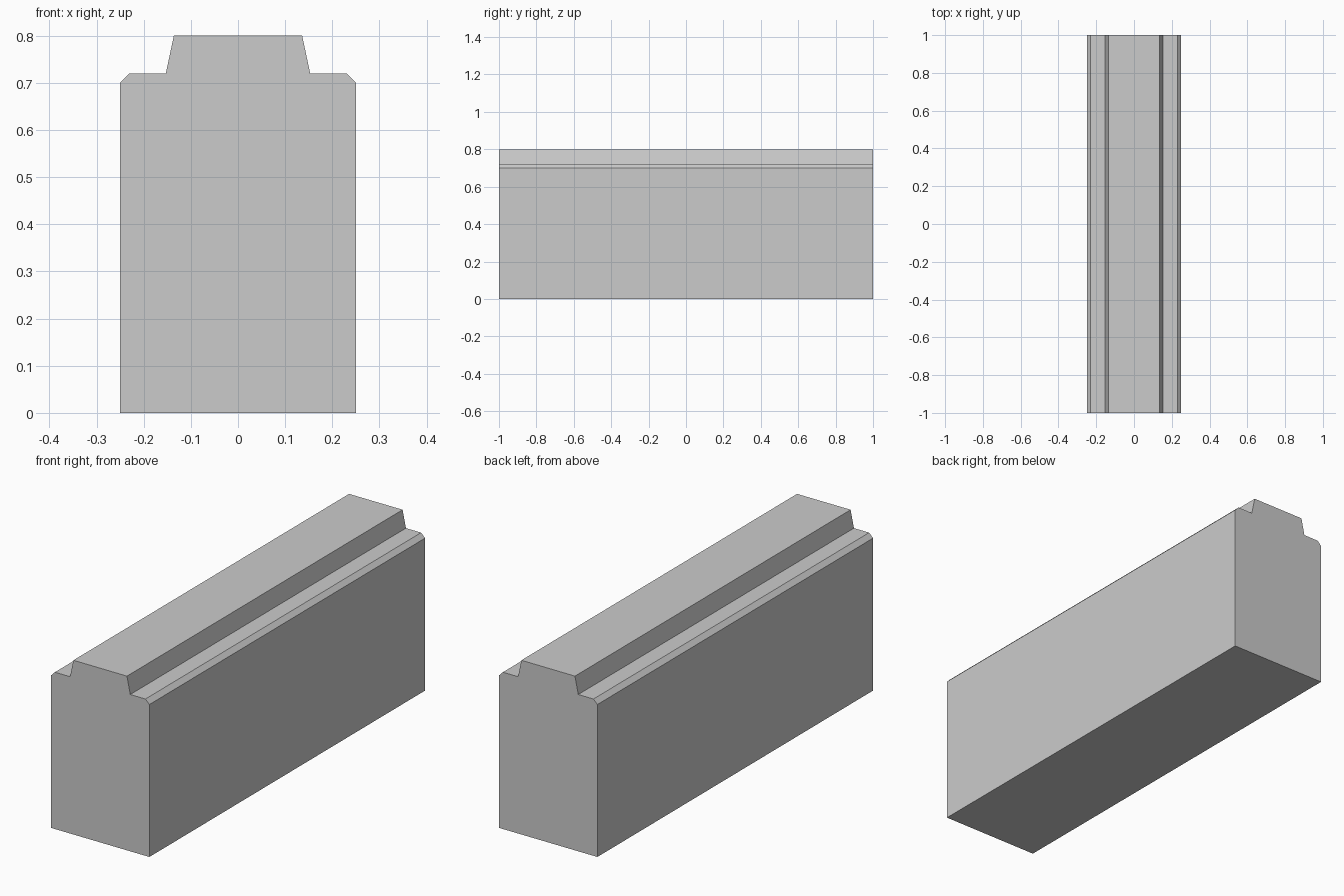
import bpy
import bmesh

cube = bpy.data.objects.get("Cube")
if cube:
    bpy.data.objects.remove(cube, do_unlink=True)

# Plain grey material
grey = bpy.data.materials.new("light_grey")
grey.use_nodes = True
colour = (0.6, 0.6, 0.6, 1)
grey.diffuse_color = colour
grey.node_tree.nodes["Principled BSDF"].inputs["Base Color"].default_value = colour

# Half of the cross-section (x, z), mirrored to close the outline
half = [(0.25, 0), (0.25, 0.70), (0.23, 0.72), (0.153, 0.72), (0.136, 0.80)]
outline = half + [(-x, z) for x, z in reversed(half)]

# Extrude the cross-section along the full length
bm = bmesh.new()
front = bm.faces.new([bm.verts.new((x, -1, z)) for x, z in outline])
result = bmesh.ops.extrude_face_region(bm, geom=[front], use_keep_orig=True)
moved = [v for v in result["geom"] if isinstance(v, bmesh.types.BMVert)]
bmesh.ops.translate(bm, verts=moved, vec=(0, 2, 0))
bmesh.ops.recalc_face_normals(bm, faces=bm.faces)

mesh = bpy.data.meshes.new("ridged_block")
bm.to_mesh(mesh)
bm.free()
mesh.materials.append(grey)
block = bpy.data.objects.new("ridged_block", mesh)
bpy.context.collection.objects.link(block)
